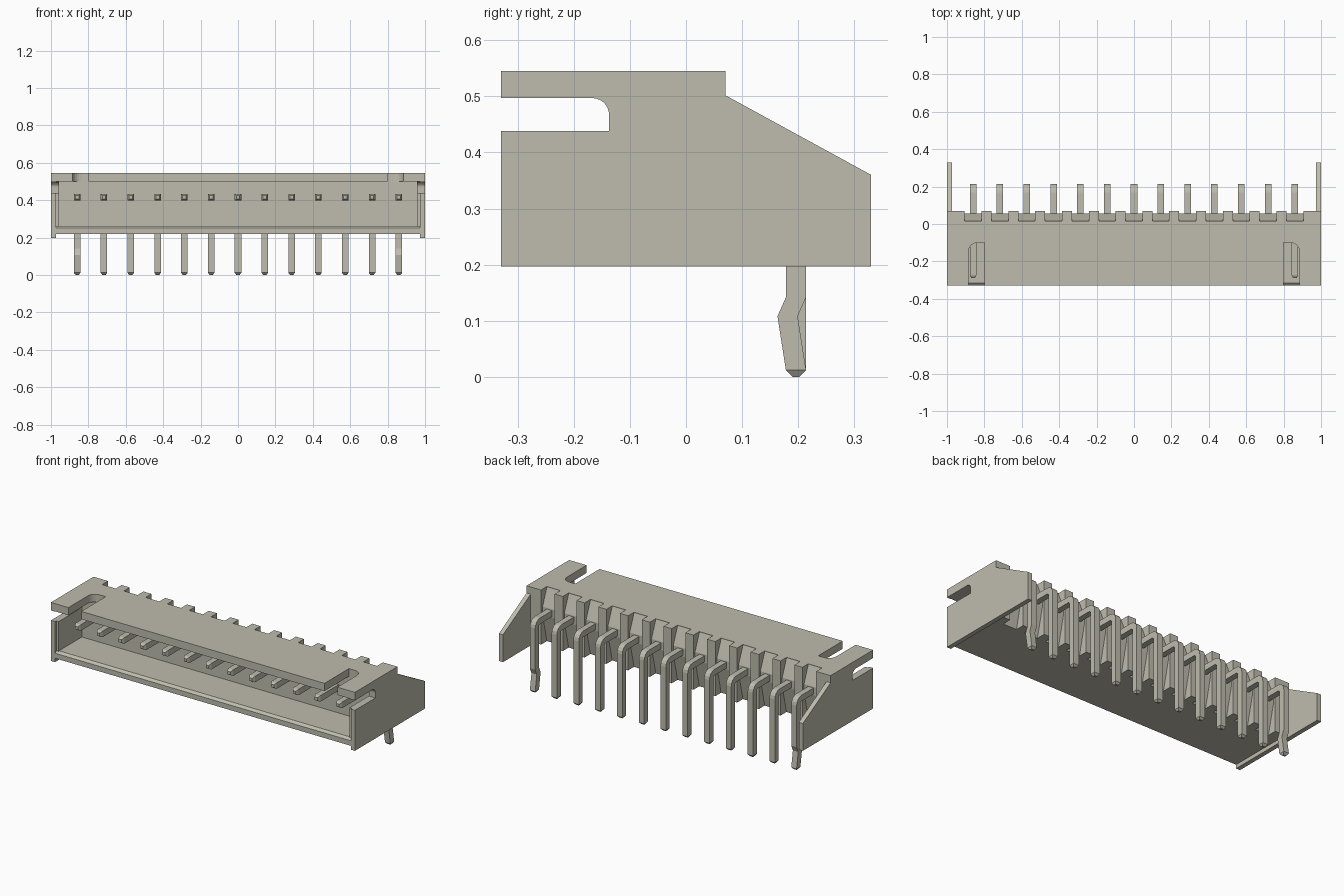
import bpy, bmesh, math
from mathutils import Vector

if "Cube" in bpy.data.objects:
    bpy.data.objects.remove(bpy.data.objects["Cube"], do_unlink=True)

mat = bpy.data.materials.new("warm grey")
mat.use_nodes = True
COLOUR = (0.52, 0.505, 0.425, 1)
mat.diffuse_color = COLOUR
mat.node_tree.nodes["Principled BSDF"].inputs["Base Color"].default_value = COLOUR


def finish(name, bm):
    bmesh.ops.recalc_face_normals(bm, faces=bm.faces)
    me = bpy.data.meshes.new(name)
    bm.to_mesh(me)
    bm.free()
    me.materials.append(mat)
    ob = bpy.data.objects.new(name, me)
    bpy.context.collection.objects.link(ob)
    return ob


def prism(name, pts, axis, a, b):
    """Extrude a flat outline from a to b: (y, z) along x, or (x, y) along z."""
    bm = bmesh.new()
    place = (lambda p, t: (t, p[0], p[1])) if axis == "x" else (lambda p, t: (p[0], p[1], t))
    face = bm.faces.new([bm.verts.new(place(p, a)) for p in pts])
    new = bmesh.ops.extrude_face_region(bm, geom=[face])["geom"]
    shift = Vector((b - a, 0, 0)) if axis == "x" else Vector((0, 0, b - a))
    bmesh.ops.translate(bm, vec=shift, verts=[v for v in new if isinstance(v, bmesh.types.BMVert)])
    return finish(name, bm)


def arc(cx, cy, r, a0, a1, n=6):
    return [(cx + r * math.cos(math.radians(a0 + (a1 - a0) * i / n)),
             cy + r * math.sin(math.radians(a0 + (a1 - a0) * i / n))) for i in range(n + 1)]


FRONT, BACK, TOP, SHELF, BASE = -0.33, 0.07, 0.545, 0.499, 0.22
NOTCH, INNER = 0.015, 0.973
PINS = [-0.86 + i * 1.72 / 12 for i in range(13)]

# Side walls: thin outer plate with a rear wing, and a thicker inner layer
slot = [(FRONT, 0.438), (-0.137, 0.438)] + arc(-0.167, 0.467, 0.03, 0, 90) + [(FRONT, 0.497)]
plate = [(FRONT, 0.197)] + slot + [(FRONT, TOP), (BACK, TOP), (BACK, 0.502), (0.33, 0.36), (0.33, 0.197)]
liner = [(FRONT + 0.012, BASE)] + [(max(y, FRONT + 0.012), z) for y, z in slot[:-1]] + \
        [(-0.167, SHELF), (NOTCH, SHELF), (NOTCH, BASE)]
for side, s in (("left", 1), ("right", -1)):
    prism(side + "_side_plate", plate, "x", s * INNER, s)
    prism(side + "_wall_liner", liner, "x", s * 0.957, s * INNER)

# Floor with a chamfered front lip, and the rear wall
prism("floor", [(FRONT, BASE), (FRONT, 0.25), (FRONT + 0.015, 0.263), (-0.1, 0.263), (-0.1, BASE)],
      "x", -INNER, INNER)
prism("rear_wall", [(-0.1, BASE), (-0.1, SHELF), (NOTCH, SHELF), (NOTCH, BASE)], "x", -INNER, INNER)

# Top shelf with a keying slot near each end
half = [(0.80, FRONT), (0.80, -0.10)] + arc(0.838, -0.147, 0.047, 90, 0) + \
       [(0.885, FRONT), (INNER, FRONT), (INNER, NOTCH)]
prism("top_shelf", half + [(-x, y) for x, y in reversed(half)], "z", SHELF, TOP)

# Ribs between the pins on the rear
edges = [-INNER] + [x + d for x in PINS for d in (-0.045, 0.045)] + [INNER]
for i in range(0, len(edges), 2):
    prism("rear_rib", [(NOTCH, BASE), (NOTCH, TOP), (BACK, TOP), (BACK, BASE)], "x", edges[i], edges[i + 1])

# Sloped pads in the notches around each pin
for x in PINS:
    prism("notch_pad", [(NOTCH, BASE), (NOTCH, TOP - 0.005), (0.055, 0.44), (0.055, 0.39)],
          "x", x - 0.045, x + 0.045)


def pin(name, x, kink):
    """Sweep a square section; each ring is (inner point, outer point, half width)."""
    w, t = 0.0175, 0.009
    rings = [((-0.29, 0.406), (-0.29, 0.424), t), ((-0.275, 0.397), (-0.275, 0.433), w),
             ((0.168, 0.397), (0.168, 0.433), w)]
    for a in (0, 22.5, 45, 67.5, 90):
        c, s = math.cos(math.radians(a)), math.sin(math.radians(a))
        rings.append(((0.168 + 0.01 * s, 0.387 + 0.01 * c), (0.168 + 0.046 * s, 0.387 + 0.046 * c), w))
    if kink:
        rings += [((0.178, 0.142), (0.214, 0.142), w), ((0.163, 0.108), (0.199, 0.108), w)]
    rings += [((0.178, 0.012), (0.214, 0.012), w), ((0.19, 0.0), (0.202, 0.0), t)]
    bm = bmesh.new()
    loops = [[bm.verts.new((x + sx * h, *p)) for p, sx in ((i, -1), (i, 1), (o, 1), (o, -1))]
             for i, o, h in rings]
    for a, b in zip(loops, loops[1:]):
        for k in range(4):
            bm.faces.new((a[k], a[(k + 1) % 4], b[(k + 1) % 4], b[k]))
    bm.faces.new(loops[0])
    bm.faces.new(loops[-1])
    bmesh.ops.remove_doubles(bm, verts=bm.verts, dist=0.0001)
    finish(name, bm)


# Contact pins; the two end ones are kinked to grip
for i, x in enumerate(PINS):
    pin("contact_pin", x, i in (0, 12))
